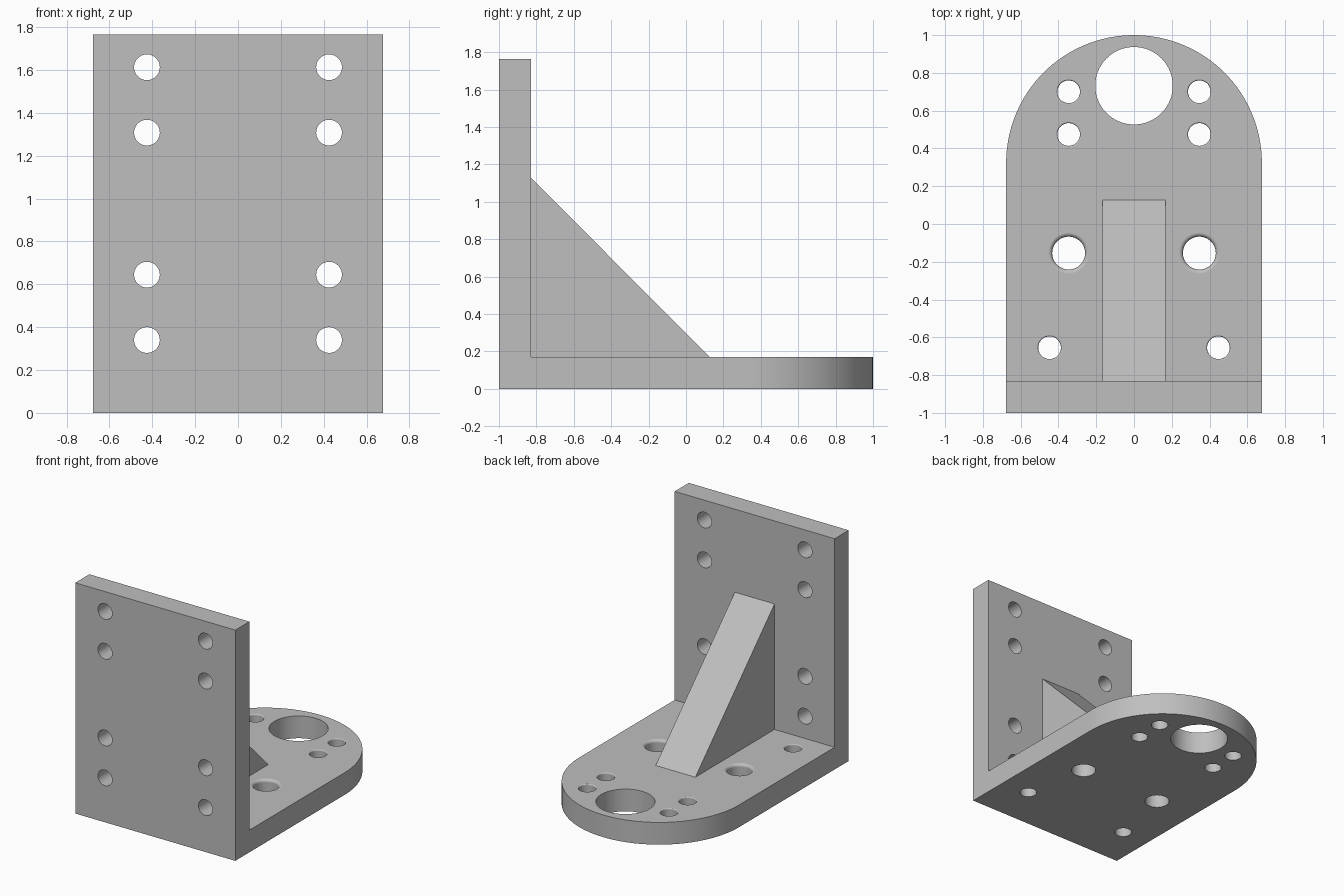
import bpy, bmesh
from math import sin, cos, pi, radians
from mathutils import Matrix, Vector

cube = bpy.data.objects.get("Cube")
if cube:
    bpy.data.objects.remove(cube, do_unlink=True)

HALF_W, THICK, HEIGHT = 0.677, 0.17, 1.765
INNER_Y = -0.83

grey = bpy.data.materials.new("light grey metal")
grey.use_nodes = True
colour = (0.52, 0.52, 0.52, 1)
grey.diffuse_color = colour
grey.node_tree.nodes["Principled BSDF"].inputs["Base Color"].default_value = colour


def make_object(name, bm):
    bmesh.ops.recalc_face_normals(bm, faces=bm.faces[:])
    mesh = bpy.data.meshes.new(name)
    bm.to_mesh(mesh)
    bm.free()
    mesh.materials.append(grey)
    obj = bpy.data.objects.new(name, mesh)
    bpy.context.collection.objects.link(obj)
    return obj


def extrude_outline(bm, points, offset):
    face = bm.faces.new([bm.verts.new(p) for p in points])
    result = bmesh.ops.extrude_face_region(bm, geom=[face])
    verts = [v for v in result["geom"] if isinstance(v, bmesh.types.BMVert)]
    bmesh.ops.translate(bm, verts=verts, vec=offset)


def add_drill(bm, radius, matrix, fillet=0.0, segments=64):
    """Closed turned cutter; a fillet flares it where it meets the upper surface."""
    profile = [(radius, -0.1)]
    if fillet:
        for i in range(9):
            a = pi / 2 * i / 8
            profile.append((radius + fillet * (1 - cos(a)),
                            THICK - fillet + fillet * sin(a)))
    profile.append((radius + fillet, THICK + 0.1))
    rings = []
    for r, z in profile:
        rings.append([bm.verts.new(matrix @ Vector((r * cos(2 * pi * i / segments),
                                                    r * sin(2 * pi * i / segments), z)))
                      for i in range(segments)])
    for low, high in zip(rings, rings[1:]):
        for i in range(segments):
            j = (i + 1) % segments
            bm.faces.new((low[i], low[j], high[j], high[i]))
    bm.faces.new(rings[0][::-1])
    bm.faces.new(rings[-1])


# Base plate with a rounded back end
bm = bmesh.new()
arc_y = 1 - HALF_W
outline = [(-HALF_W, -1, 0), (HALF_W, -1, 0)]
outline += [(HALF_W * cos(pi * i / 64), arc_y + HALF_W * sin(pi * i / 64), 0)
            for i in range(65)]
extrude_outline(bm, outline, (0, 0, THICK))

# Upright plate raised from the front strip of the base
bmesh.ops.bisect_plane(bm, geom=bm.verts[:] + bm.edges[:] + bm.faces[:],
                       plane_co=(0, INNER_Y, 0), plane_no=(0, 1, 0))
bmesh.ops.recalc_face_normals(bm, faces=bm.faces[:])
strip = [f for f in bm.faces
         if f.normal.z > 0.9 and f.calc_center_median().y < INNER_Y]
raised = bmesh.ops.extrude_face_region(bm, geom=strip)
bmesh.ops.delete(bm, geom=[f for f in strip if f.is_valid], context='FACES')
bmesh.ops.translate(bm, vec=(0, 0, HEIGHT - THICK),
                    verts=[v for v in raised["geom"] if isinstance(v, bmesh.types.BMVert)])
bmesh.ops.dissolve_limit(bm, angle_limit=radians(0.5), verts=bm.verts[:], edges=bm.edges[:])
bracket = make_object("angle_bracket_plates", bm)

# Drilled holes: large bore, mirrored base holes, mirrored upright holes
bm = bmesh.new()
add_drill(bm, 0.205, Matrix.Translation((0, 0.732, 0)), segments=96)
for side in (-1, 1):
    for x, y, r, fillet in ((0.346, 0.70, 0.06, 0.008), (0.346, 0.474, 0.06, 0.008),
                            (0.346, -0.154, 0.087, 0.022), (0.447, -0.655, 0.06, 0.008)):
        add_drill(bm, r, Matrix.Translation((side * x, y, 0)), fillet)
    for z in (0.34, 0.645, 1.308, 1.613):
        turn = Matrix.Rotation(radians(-90), 4, 'X')
        add_drill(bm, 0.06, Matrix.Translation((side * 0.425, -1, z)) @ turn)
drills = make_object("hole_cutters", bm)
drills.hide_render = True

cut = bracket.modifiers.new("holes", 'BOOLEAN')
cut.operation = 'DIFFERENCE'
cut.solver = 'EXACT'
cut.object = drills
bpy.ops.object.select_all(action='DESELECT')
bpy.context.view_layer.objects.active = bracket
bracket.select_set(True)
bpy.ops.object.modifier_apply(modifier=cut.name)
bpy.data.objects.remove(drills, do_unlink=True)

# Smooth walls and rims while the large faces stay flat
bpy.ops.object.shade_smooth_by_angle(angle=radians(30))
weighted = bracket.modifiers.new("flat faces", 'WEIGHTED_NORMAL')
weighted.keep_sharp = True

# Triangular gusset bracing the two plates
bm = bmesh.new()
extrude_outline(bm, [(-0.168, INNER_Y, THICK), (-0.168, 0.127, THICK),
                     (-0.168, INNER_Y, 1.13)], (0.336, 0, 0))
make_object("gusset", bm)
